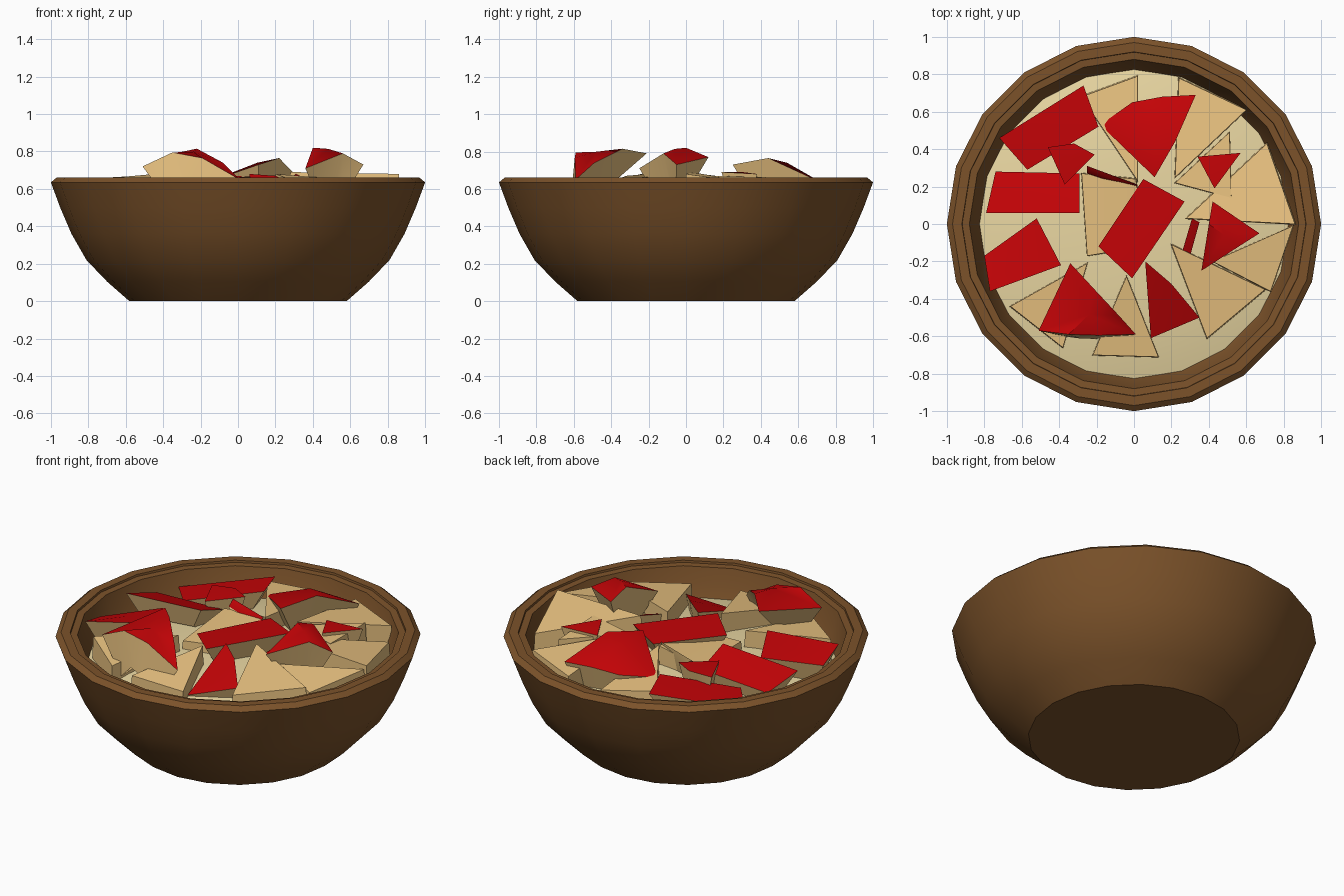
import bpy, bmesh, math
from mathutils import Vector

if "Cube" in bpy.data.objects:
    bpy.data.objects.remove(bpy.data.objects["Cube"])


def material(name, rgb):
    m = bpy.data.materials.new(name)
    m.diffuse_color = (*rgb, 1)
    m.use_nodes = True
    m.node_tree.nodes["Principled BSDF"].inputs["Base Color"].default_value = m.diffuse_color
    return m


WOOD = material("wood", (0.20, 0.085, 0.023))
FLESH = material("flesh", (0.83, 0.55, 0.22))
SKIN = material("red_skin", (0.54, 0.001, 0.002))
FILL = material("cream", (0.82, 0.68, 0.36))


def finish(name, bm, mats, angle):
    bmesh.ops.recalc_face_normals(bm, faces=bm.faces)
    me = bpy.data.meshes.new(name)
    bm.to_mesh(me)
    bm.free()
    ob = bpy.data.objects.new(name, me)
    bpy.context.collection.objects.link(ob)
    for m in mats:
        me.materials.append(m)
    bpy.ops.object.select_all(action='DESELECT')
    bpy.context.view_layer.objects.active = ob
    ob.select_set(True)
    bpy.ops.object.shade_smooth_by_angle(angle=math.radians(angle))


def lathe(name, profile, sides, mat, angle):
    bm = bmesh.new()
    vs = [bm.verts.new((r, 0, z)) for r, z in profile]
    es = [bm.edges.new(p) for p in zip(vs, vs[1:])]
    bmesh.ops.spin(bm, geom=vs + es, cent=(0, 0, 0), axis=(0, 0, 1),
                   angle=2 * math.pi, steps=sides, use_duplicate=False)
    bmesh.ops.remove_doubles(bm, verts=bm.verts, dist=1e-4)
    finish(name, bm, [mat], angle)


def chunk(name, pts, skin=False, bulge=0.0, taper=1.03, depth=0.13, dy=0.0):
    """Solid fruit piece: top outline, tapered sides; skin on top if asked."""
    bm = bmesh.new()
    pts = [Vector(p) for p in pts]
    c = sum(pts, Vector()) / len(pts)
    top = [bm.verts.new(p) for p in pts]
    low = [bm.verts.new((c.x + (p.x - c.x) * taper, c.y + (p.y - c.y) * taper + dy, p.z - depth))
           for p in pts]
    mid = bm.verts.new(c + Vector((0, 0, bulge)))
    n = len(pts)
    for i in range(n):
        j = (i + 1) % n
        f = bm.faces.new((top[i], top[j], mid))
        f.material_index = 1 if skin else 0
        bm.faces.new((top[i], low[i], low[j], top[j]))
    bm.faces.new(low)
    finish(name, bm, [FLESH, SKIN], 45)


# Bowl with thick stepped rim, and the filling inside it
lathe("bowl", [(0, 0), (.58, 0), (.70, .105), (.81, .22), (.89, .36), (.95, .50), (1, .635),
               (.97, .66), (.92, .66), (.918, .648), (.88, .645), (.855, .55), (.80, .42),
               (.70, .28), (.50, .14), (0, .10)], 20, WOOD, 35)
lathe("filling", [(0, .56), (.35, .55), (.65, .52), (.825, .48)], 40, FILL, 40)

# Flesh pieces lying flat
flesh = [
    [(-.28, .68, .63), (.02, .79, .60), (.02, .23, .66)],
    [(.24, .78, .62), (.60, .61, .62), (.22, .25, .68)],
    [(.71, .43, .62), (.86, 0, .68), (.28, .03, .69)],
    [(.22, .22, .67), (.51, .49, .66), (.52, .14, .67)],
    [(.20, -.11, .68), (.70, -.35, .64), (.39, -.61, .61)],
    [(.85, -.01, .66), (.73, -.36, .62), (.42, -.20, .65)],
    [(-.04, -.28, .67), (-.22, -.70, .60), (.13, -.71, .60)],
    [(-.66, -.44, .62), (-.38, -.66, .60), (-.25, -.21, .65)],
    [(-.28, .27, .62), (.01, .24, .66), (.05, -.12, .62), (-.25, -.17, .60)],
]
for i, p in enumerate(flesh):
    chunk(f"flesh_piece_{i + 1}", p)

# Pieces with the red skin facing up
skins = [
    [(-.72, .46, .56), (-.27, .74, .635), (-.19, .52, .65), (-.57, .29, .58)],
    [(-.74, .28, .59), (-.29, .27, .61), (-.29, .06, .685), (-.79, .06, .655)],
    [(-.80, -.17, .60), (-.52, .03, .65), (-.39, -.22, .685), (-.77, -.36, .65)],
    [(.05, .24, .66), (.27, .12, .675), (-.01, -.29, .66), (-.19, -.12, .64)],
    [(.06, -.20, .68), (.20, -.32, .67), (.35, -.50, .60), (.09, -.61, .53)],
    [(-.46, .41, .66), (-.32, .43, .67), (-.21, .37, .67), (-.37, .21, .66)],
    [(.34, .36, .68), (.57, .38, .68), (.43, .19, .69)],
    [(.31, .03, .68), (.35, .01, .66), (.30, -.17, .62), (.26, -.14, .64)],
    [(-.25, .31, .67), (.02, .21, .67), (.02, .18, .62), (-.25, .27, .64)],
]
for i, p in enumerate(skins):
    chunk(f"skin_piece_{i + 1}", p, True, 0.006, 0.7)

# Three tall wedges standing above the rim
chunk("front_wedge", [(-.51, -.57, .72), (-.35, -.59, .795), (-.19, -.595, .765),
                      (.01, -.59, .65), (-.08, -.49, .74), (-.22, -.34, .815),
                      (-.34, -.21, .79)], True, .045, .45, .20, -.08)
chunk("right_wedge", [(.42, .12, .77), (.40, 0, .82), (.36, -.25, .71),
                      (.56, -.12, .79), (.67, -.05, .73)], True, .05, .4, .18)
chunk("back_wedge", [(-.18, .53, .63), (-.01, .65, .645), (.15, .68, .66),
                     (.33, .69, .65), (.22, .44, .765), (.11, .25, .73)],
      True, .06, .65, .17)
